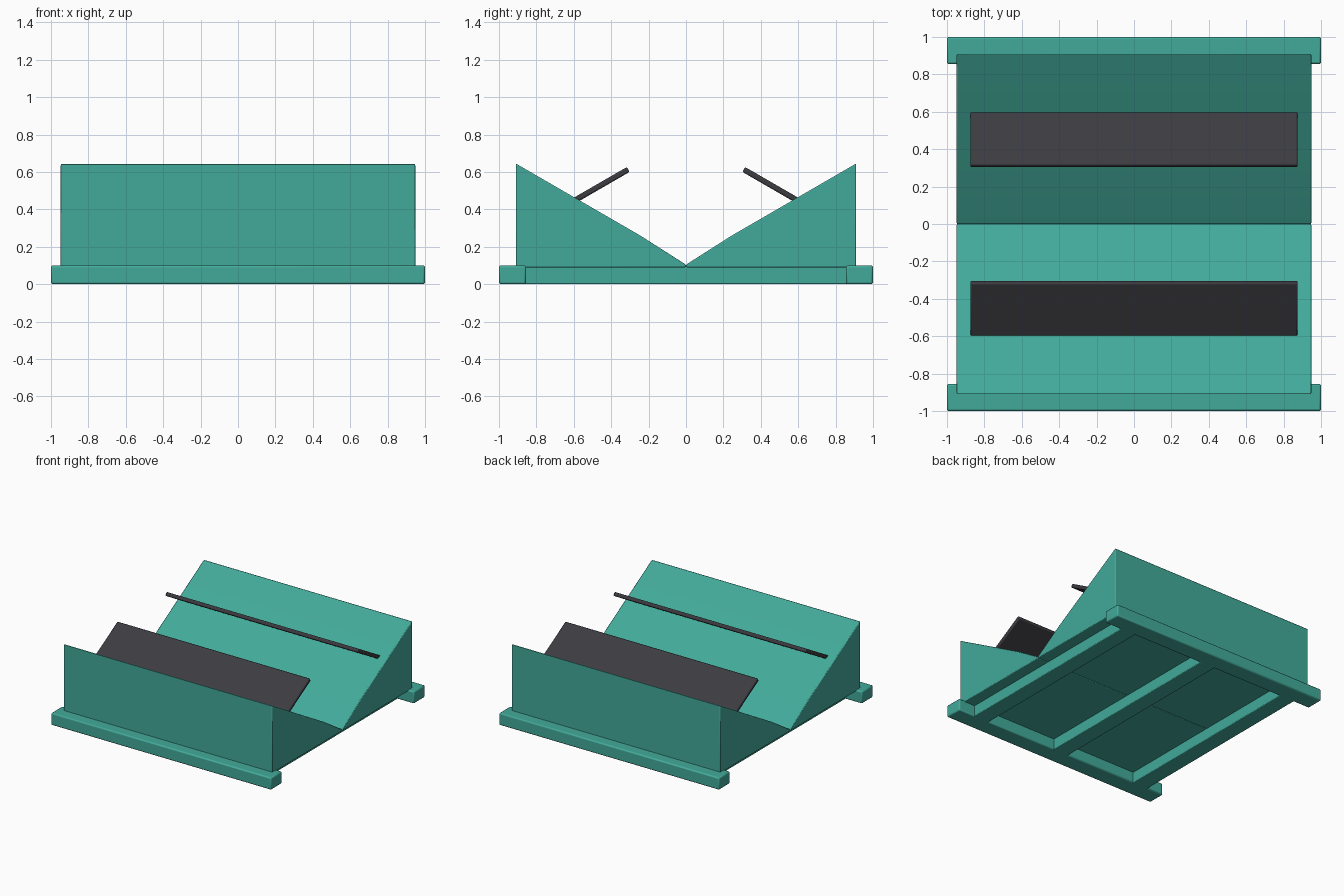
import bpy, bmesh, math
from mathutils import Matrix

if "Cube" in bpy.data.objects:
    bpy.data.objects.remove(bpy.data.objects["Cube"])


def material(name, rgb):
    m = bpy.data.materials.new(name)
    m.diffuse_color = (*rgb, 1)
    m.use_nodes = True
    m.node_tree.nodes["Principled BSDF"].inputs["Base Color"].default_value = m.diffuse_color
    return m


TEAL = material("teal", (0.0545, 0.402, 0.323))
CHARCOAL = material("charcoal", (0.045, 0.044, 0.053))


def finish(bm, name, mat, bevel):
    bmesh.ops.recalc_face_normals(bm, faces=bm.faces)
    me = bpy.data.meshes.new(name)
    bm.to_mesh(me)
    bm.free()
    me.materials.append(mat)
    ob = bpy.data.objects.new(name, me)
    bpy.context.collection.objects.link(ob)
    b = ob.modifiers.new("soft_edges", "BEVEL")
    b.width = bevel
    b.segments = 2
    b.limit_method = "ANGLE"
    bpy.ops.object.select_all(action="DESELECT")
    ob.select_set(True)
    bpy.context.view_layer.objects.active = ob
    bpy.ops.object.shade_smooth_by_angle(angle=math.radians(30))
    return ob


def box(name, size, loc, mat, bevel, tilt=0):
    bm = bmesh.new()
    bmesh.ops.create_cube(bm, size=1)
    bm.transform(Matrix.Translation(loc) @ Matrix.Rotation(tilt, 4, "X")
                 @ Matrix.Diagonal((*size, 1)))
    return finish(bm, name, mat, bevel)


def prism(name, profile, half, mat, bevel):
    # extrude a (y, z) profile along x
    bm = bmesh.new()
    face = bm.faces.new([bm.verts.new((-half, y, z)) for y, z in profile])
    ext = bmesh.ops.extrude_face_region(bm, geom=[face])["geom"]
    bmesh.ops.translate(bm, vec=(2 * half, 0, 0),
                        verts=[v for v in ext if isinstance(v, bmesh.types.BMVert)])
    return finish(bm, name, mat, bevel)


for side, label in ((-1, "front"), (1, "back")):
    # wide rail across the end
    box(label + "_rail", (2, 0.145, 0.1), (0, side * 0.9275, 0.05), TEAL, 0.01)
    # sloped wedge body with a slight bend near the valley
    wedge = [(0, 0.09), (0.91, 0.09), (0.91, 0.645), (0.24, 0.257), (0, 0.104)]
    prism(label + "_wedge", [(side * y, z) for y, z in wedge], 0.948, TEAL, 0.006)
    # dark plank rising out of the slope
    box(label + "_plank", (1.75, 0.34, 0.03), (0, side * 0.456, 0.528),
        CHARCOAL, 0.008, -side * math.radians(30))

# skids under the deck
for x, label in ((-0.78, "left"), (0, "middle"), (0.78, "right")):
    box(label + "_skid", (0.14, 1.74, 0.096), (x, 0, 0.048), TEAL, 0.006)
